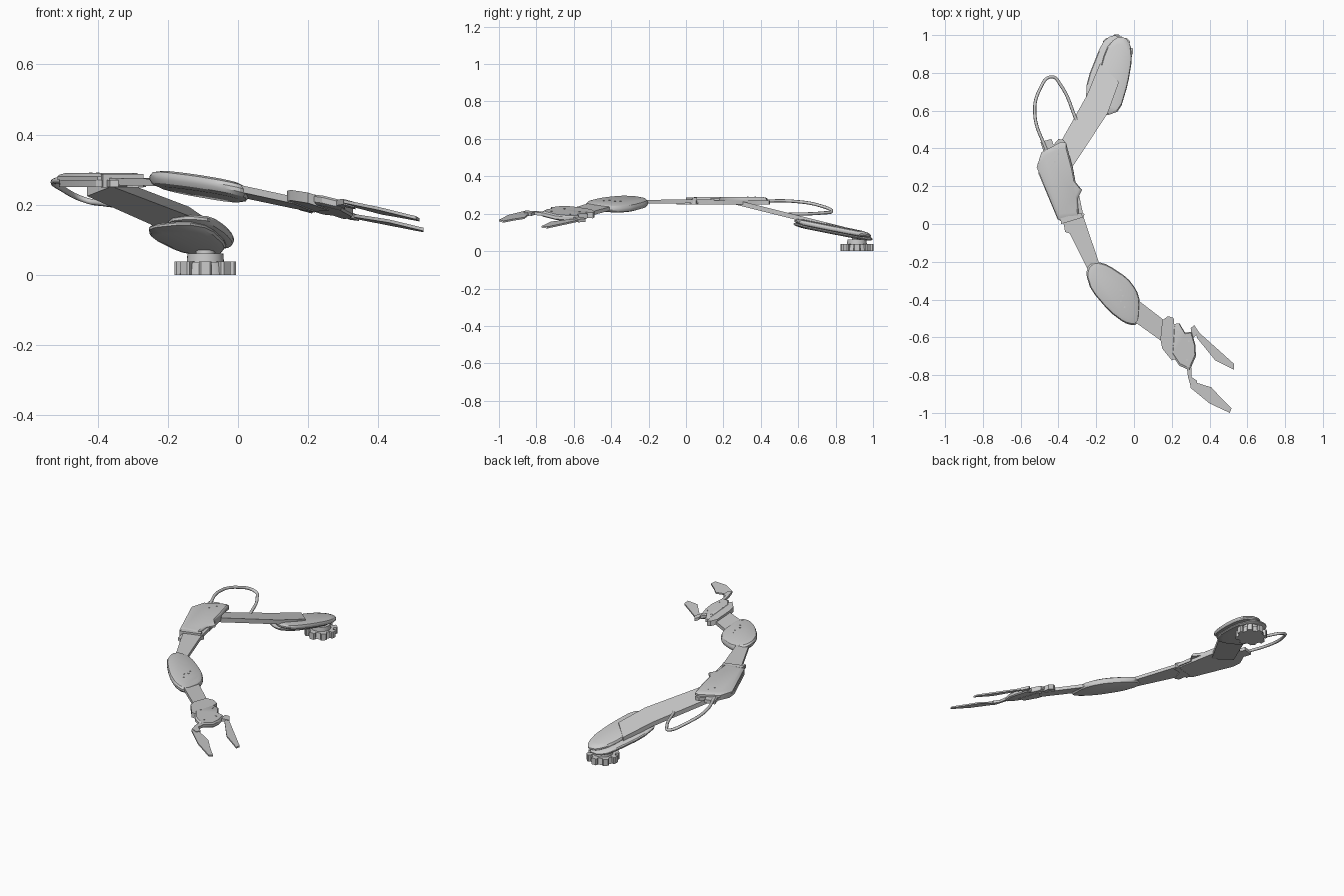
import bpy, bmesh, math
from mathutils import Vector

if "Cube" in bpy.data.objects:
    bpy.data.objects.remove(bpy.data.objects["Cube"])


def finish(bm, name, smooth=True):
    bmesh.ops.recalc_face_normals(bm, faces=bm.faces)
    me = bpy.data.meshes.new(name)
    bm.to_mesh(me)
    bm.free()
    ob = bpy.data.objects.new(name, me)
    bpy.context.collection.objects.link(ob)
    if smooth:
        bpy.ops.object.select_all(action='DESELECT')
        ob.select_set(True)
        bpy.context.view_layer.objects.active = ob
        bpy.ops.object.shade_smooth_by_angle(angle=math.radians(30))
    return ob


def plane(x0, y0, z0, a, b):
    return lambda x, y: z0 + a * (x - x0) + b * (y - y0)


def rounded(pts, n):
    # corner cutting
    for _ in range(n):
        out = []
        for i, p in enumerate(pts):
            q = pts[(i + 1) % len(pts)]
            out += [(p[0] * .8 + q[0] * .2, p[1] * .8 + q[1] * .2),
                    (p[0] * .2 + q[0] * .8, p[1] * .2 + q[1] * .8)]
        pts = out
    return pts


def loft(name, pts, f, layers, rounds=0):
    """Stack rings (scale, height) of an outline that lies on tilted plane f."""
    pts = rounded(pts, rounds)
    cx = sum(p[0] for p in pts) / len(pts)
    cy = sum(p[1] for p in pts) / len(pts)
    bm = bmesh.new()
    rings = []
    for s, h in layers:
        ring = []
        for px, py in pts:
            x, y = cx + (px - cx) * s, cy + (py - cy) * s
            ring.append(bm.verts.new((x, y, f(x, y) + h)))
        rings.append(ring)
    n = len(pts)
    for r0, r1 in zip(rings, rings[1:]):
        for i in range(n):
            bm.faces.new((r0[i], r0[(i + 1) % n], r1[(i + 1) % n], r1[i]))
    bm.faces.new(rings[0])
    bm.faces.new(rings[-1])
    return finish(bm, name)


def plate(name, pts, f, t, h=0, rounds=0):
    return loft(name, pts, f, [(1, h - t / 2), (1, h + t / 2)], rounds)


def shell(name, pts, f, t, h=0):
    return loft(name, pts, f, [(.8, h - t / 2), (.95, h - t * .35), (1, h - t * .12), (1, h + t * .12),
                               (.95, h + t * .35), (.8, h + t / 2)], 1)


def disc(name, x, y, z0, z1, r0, r1, seg=32):
    bm = bmesh.new()
    bmesh.ops.create_cone(bm, cap_ends=True, segments=seg, radius1=r0, radius2=r1, depth=z1 - z0)
    bmesh.ops.translate(bm, verts=bm.verts, vec=(x, y, (z0 + z1) / 2))
    return finish(bm, name)


# base with claws
bx, by = -.093, .914
disc("base_body", bx, by, 0, .036, .074, .068)
disc("base_step", bx, by, .036, .061, .053, .051)
disc("base_neck", bx, by, .061, .1, .027, .025)
for k in range(8):
    c = k * math.pi / 4
    u = Vector((math.cos(c), math.sin(c)))
    v = Vector((-u.y, u.x))
    o = Vector((bx, by))
    pts = [o + u * .055 - v * .011, o + u * .082 - v * .018, o + u * .088 - v * .013,
           o + u * .088 + v * .013, o + u * .082 + v * .018, o + u * .055 + v * .011]
    plate("base_claw", [tuple(p) for p in pts], lambda x, y: .019, .038)

# tilted planes of the arm sections
shoulder = plane(-.1, .77, .118, -.03, -.19)
upper = plane(-.35, .35, .24, 0, -.25)
flat = plane(-.4, .2, .268, 0, 0)
fore = plane(-.3, 0, .266, 0, .01)
wrist = plane(-.11, -.37, .254, -.23, -.09)
hand = plane(.51, -1, .162, -.3, -.117)

# upper arm
plate("upper_arm", [(-.36, .25), (-.14, .585), (-.08, .75), (-.18, .85), (-.25, .68), (-.43, .36)], upper, .026)
shell("shoulder_lower_shell", [(-.255, .64), (-.25, .76), (-.17, .96), (-.12, 1), (-.05, .99), (-.03, .85),
                               (-.08, .62), (-.15, .565)], shoulder, .026, -.011)
shell("shoulder_upper_shell", [(-.2, .74), (-.15, .926), (-.1, .985), (-.05, .99), (-.018, .952), (-.01, .873),
                               (-.032, .74), (-.074, .6), (-.14, .575), (-.197, .62)], shoulder, .032, .007)

# elbow
plate("elbow_lower_plate", [(-.495, .434), (-.437, .45), (-.426, .42), (-.4, .45), (-.37, .445), (-.36, .36),
                            (-.325, .307), (-.28, .063), (-.262, .053), (-.27, .026), (-.315, .026), (-.34, -.05),
                            (-.365, -.042), (-.373, .005), (-.405, .026), (-.505, .265), (-.51, .32), (-.48, .386)],
      flat, .02, -.008)
loft("elbow_cover", [(-.515, .3), (-.49, .38), (-.385, .435), (-.36, .43), (-.325, .3), (-.31, .222), (-.275, .18),
                     (-.3, .13), (-.29, .03), (-.4, .02)], flat,
     [(1, .002), (1, .013), (.95, .018), (.85, .022)])
plate("elbow_band", [(-.39, .03), (-.28, .06), (-.27, .035), (-.385, .0)], flat, .038)

# forearm and wrist
plate("forearm", [(-.42, .12), (-.29, .15), (-.265, .03), (-.18, -.22), (-.1, -.35), (-.18, -.37), (-.25, -.23),
                  (-.345, -.04)], fore, .02)
shell("wrist_shell", [(-.255, -.265), (-.24, -.215), (-.193, -.2), (-.14, -.215), (-.034, -.285), (.014, -.35),
                      (.032, -.407), (.026, -.52), (0, -.538), (-.05, -.525), (-.13, -.465), (-.228, -.35)],
      wrist, .046)
plate("wrist_link", [(-.05, -.35), (.03, -.41), (.16, -.51), (.22, -.57), (.16, -.63), (.02, -.53), (-.05, -.48)],
      hand, .02, -.011)

# hand
plate("hand_cuff", [(.15, -.51), (.18, -.488), (.21, -.497), (.215, -.55), (.26, -.7), (.2, -.722), (.15, -.66),
                    (.14, -.61)], hand, .03, -.003)
loft("palm", [(.21, -.53), (.24, -.525), (.27, -.575), (.305, -.57), (.325, -.64), (.328, -.7), (.295, -.775),
              (.24, -.75), (.2, -.69)], hand, [(.9, -.016), (1, -.009), (1, .007), (.9, .014)])
plate("finger_joint_right", [(.27, -.6), (.3, -.615), (.345, -.575), (.32, -.536), (.3, -.55), (.305, -.575)],
      hand, .016)
plate("finger_joint_left", [(.278, -.75), (.305, -.76), (.305, -.81), (.335, -.83), (.33, -.865), (.3, -.86),
                            (.286, -.81)], hand, .016)
plate("finger_right", [(.335, -.605), (.322, -.56), (.345, -.575), (.44, -.66), (.529, -.74), (.529, -.772),
                       (.43, -.722)], hand, .009)
plate("finger_left", [(.3, -.83), (.33, -.84), (.41, -.865), (.46, -.92), (.517, -.975), (.507, -1), (.4, -.95),
                      (.3, -.868)], hand, .009)

# screw heads
for f, h, spots in [
    (shoulder, .022, [(-.12, .78), (-.12, .73), (-.1, .7), (-.12, .67)]),
    (flat, .021, [(-.4, .37), (-.42, .33)]),
    (wrist, .022, [(-.07, -.35), (-.06, -.38), (-.07, -.41), (-.05, -.44)]),
    (hand, .013, [(.23, -.57), (.29, -.62), (.21, -.65), (.28, -.72)]),
]:
    for x, y in spots:
        z = f(x, y) + h
        disc("screw_head", x, y, z - .006, z + .003, .005, .005, 8)

# cable
cu = bpy.data.curves.new("cable", 'CURVE')
cu.dimensions = '3D'
cu.bevel_depth = .0085
cu.bevel_resolution = 2
sp = cu.splines.new('BEZIER')
path = [(-.46, .38, .267), (-.525, .58, .266), (-.5, .71, .245), (-.435, .779, .213), (-.385, .73, .204),
        (-.305, .55, .197)]
sp.bezier_points.add(len(path) - 1)
for bp, co in zip(sp.bezier_points, path):
    bp.co = co
    bp.handle_left_type = bp.handle_right_type = 'AUTO'
bpy.context.collection.objects.link(bpy.data.objects.new("cable", cu))
